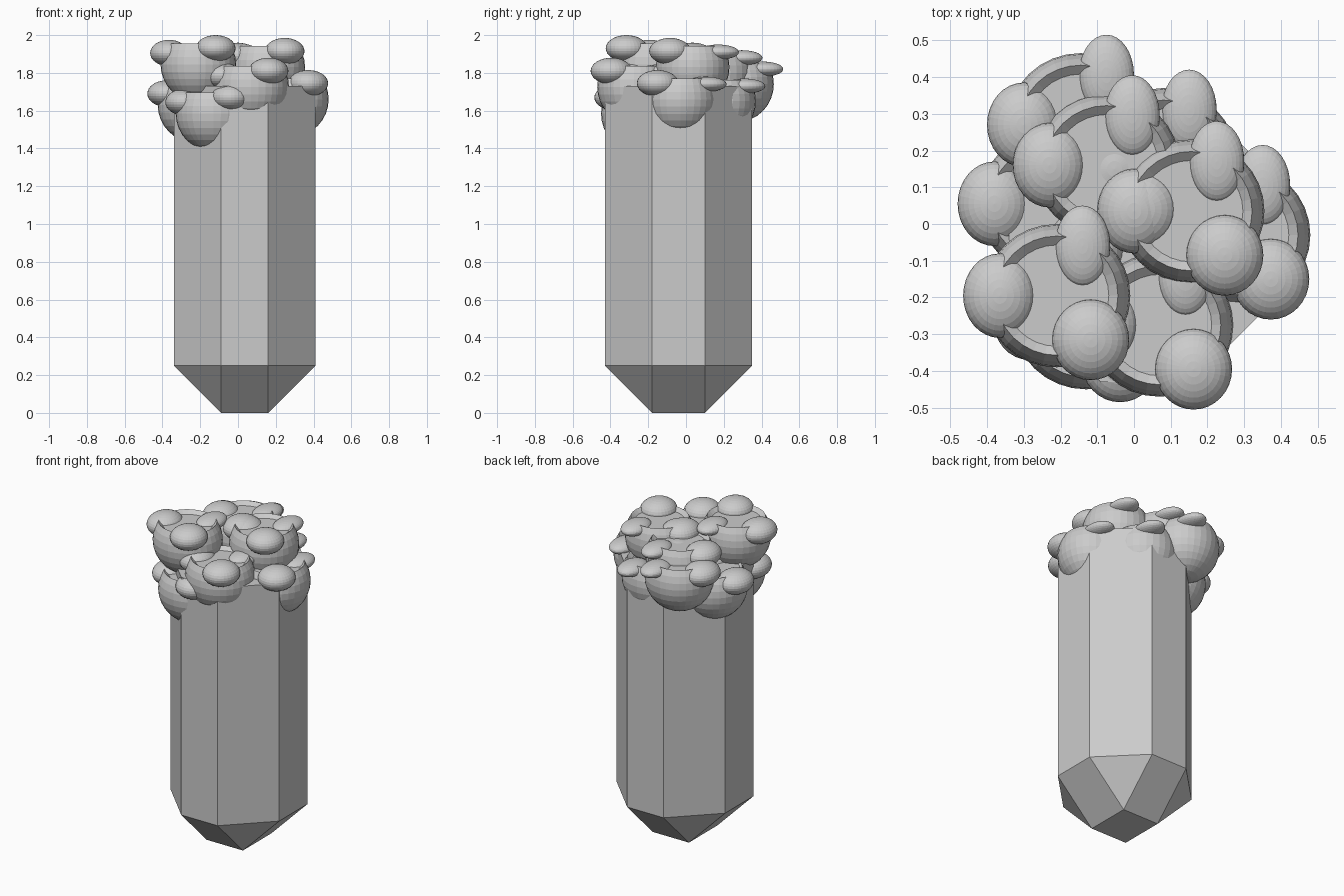
import bpy, bmesh
from mathutils import Matrix, Vector

if "Cube" in bpy.data.objects:
    bpy.data.objects.remove(bpy.data.objects["Cube"])

grey = bpy.data.materials.new("plain grey")
grey.diffuse_color = (0.6, 0.6, 0.6, 1)
grey.use_nodes = True
grey.node_tree.nodes["Principled BSDF"].inputs["Base Color"].default_value = grey.diffuse_color


def finish(name, bm):
    bmesh.ops.recalc_face_normals(bm, faces=bm.faces[:])
    mesh = bpy.data.meshes.new(name)
    bm.to_mesh(mesh)
    bm.free()
    mesh.materials.append(grey)
    obj = bpy.data.objects.new(name, mesh)
    bpy.context.collection.objects.link(obj)
    return obj


# Column: chamfered square post, tapering to a small square foot
def build_column(cx, cy, hx, hy, cut, top):
    bm = bmesh.new()
    ix, iy = hx - cut, hy - cut
    foot, low, high = [], [], []
    for n, (sx, sy) in enumerate([(1, 1), (-1, 1), (-1, -1), (1, -1)]):
        foot.append(bm.verts.new((cx + sx * ix, cy + sy * iy, 0)))
        pair = [(sx * hx, sy * iy), (sx * ix, sy * hy)]
        if n % 2:
            pair.reverse()
        for x, y in pair:
            low.append(bm.verts.new((cx + x, cy + y, cut)))
            high.append(bm.verts.new((cx + x, cy + y, top)))
    bm.faces.new(foot)
    bm.faces.new(high)
    for i in range(8):
        j = (i + 1) % 8
        bm.faces.new((low[i], low[j], high[j], high[i]))
    for i in range(4):
        j = (i + 1) % 4
        bm.faces.new((foot[i], low[2 * i], low[2 * i + 1]))
        bm.faces.new((foot[i], low[2 * i + 1], low[2 * j], foot[j]))
    return finish("column", bm)


# Ball with an optional sunken top
def ball(name, centre, radii, segments=32, rings=16, dish=False):
    bm = bmesh.new()
    bmesh.ops.create_uvsphere(bm, u_segments=segments, v_segments=rings, radius=1)
    if dish:
        for v in bm.verts:
            if v.co.z > 0.6:
                v.co.z = 0.45
    bmesh.ops.transform(bm, matrix=Matrix.Translation(centre) @ Matrix.Diagonal((*radii, 1)),
                        verts=bm.verts[:])
    return finish(name, bm)


build_column(0.035, -0.04, 0.375, 0.39, 0.25, 1.73)

# Three flattened lobes sit on every round body: offset, radii
lobes = {
    "left_lobe": ((-0.155, 0.0, 0.06), (0.10, 0.115, 0.07)),
    "back_lobe": ((0.07, 0.135, 0.08), (0.075, 0.11, 0.04)),
    "front_lobe": ((0.092, -0.12, 0.085), (0.105, 0.11, 0.07)),
}

# Cluster centres piled on the column top
clusters = [
    (-0.21, -0.195, 1.845),
    (0.155, 0.035, 1.83),
    (-0.075, 0.16, 1.80),
    (-0.145, 0.27, 1.74),
    (0.08, 0.175, 1.65),
    (0.28, -0.03, 1.66),
    (0.07, -0.275, 1.725),
    (-0.225, 0.055, 1.63),
    (-0.13, -0.255, 1.585),
]
for i, c in enumerate(clusters, 1):
    c = Vector(c)
    ball(f"round_body_{i}", c, (0.2, 0.195, 0.2), dish=True)
    for part, (offset, radii) in lobes.items():
        ball(f"{part}_{i}", c + Vector(offset), radii)
